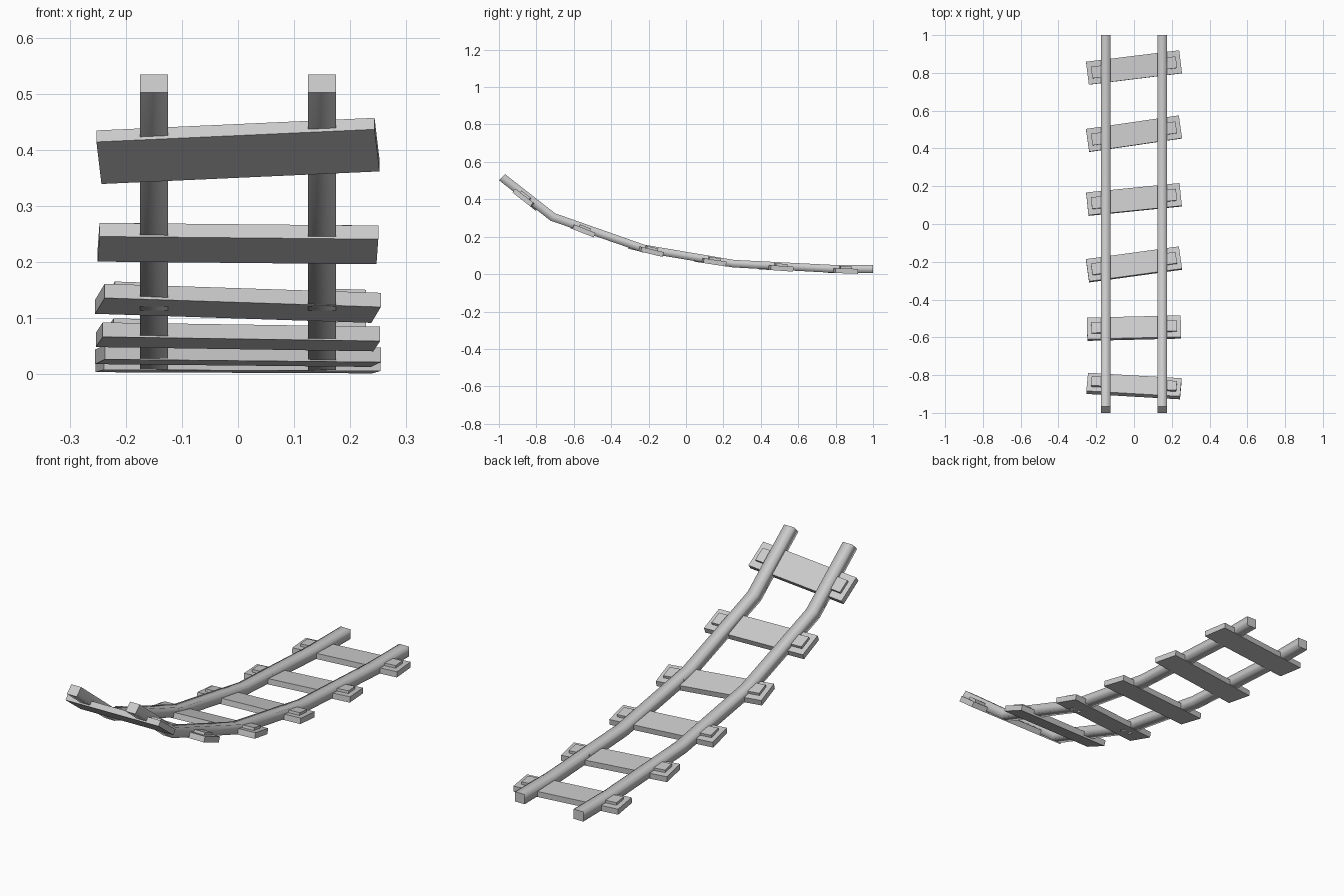
import bpy, bmesh
from math import radians
from mathutils import Matrix, Vector

if "Cube" in bpy.data.objects:
    bpy.data.objects.remove(bpy.data.objects["Cube"])

# rail side profile: bottom y, bottom z, top y, top z
PROFILE = [
    (-1.0, .502, -.967, .534),
    (-.725, .286, -.70, .325),
    (-.235, .117, -.222, .157),
    (.25, .036, .256, .076),
    (.77, .008, .772, .050),
    (1.0, .005, 1.0, .050),
]

# ties: centre y, underside z, pitch, yaw
TIES = [
    (.828, .005, 2, 7),
    (.477, .020, 4, 8.3),
    (.128, .054, 8.6, 5.8),
    (-.217, .114, 13.5, 8),
    (-.556, .221, 21.5, 1.5),
    (-.866, .388, 38, -4.2),
]


def finish(bm, name):
    bmesh.ops.recalc_face_normals(bm, faces=bm.faces)
    me = bpy.data.meshes.new(name)
    bm.to_mesh(me)
    bm.free()
    ob = bpy.data.objects.new(name, me)
    bpy.context.collection.objects.link(ob)
    return ob


# bent rail, softly shaded along its length with crisp flat ends
def rail(name, x):
    bm = bmesh.new()
    w = .025
    rings = []
    for by, bz, ty, tz in PROFILE:
        pts = [(x - w, by, bz), (x + w, by, bz), (x + w, ty, tz), (x - w, ty, tz)]
        rings.append([bm.verts.new(p) for p in pts])
    for a, b in zip(rings, rings[1:]):
        for i in range(4):
            j = (i + 1) % 4
            bm.faces.new((a[i], a[j], b[j], b[i])).smooth = True
    for ring in (rings[0], rings[-1]):
        cap = bm.faces.new(ring)
        for e in cap.edges:
            e.smooth = False
    finish(bm, name)


def box(bm, centre, size):
    m = Matrix.Translation(centre) @ Matrix.Diagonal((*size, 1))
    bmesh.ops.create_cube(bm, size=1, matrix=m)


# place a part in a tie's tilted frame
def placed(bm, name, y, z, pitch, yaw):
    ob = finish(bm, name)
    ob.matrix_world = (Matrix.Translation((0, y, z))
                       @ Matrix.Rotation(radians(-pitch), 4, 'X')
                       @ Matrix.Rotation(radians(yaw), 4, 'Z'))


rail("left_rail", -.15)
rail("right_rail", .15)

for n, spec in enumerate(TIES, 1):
    # wooden tie
    bm = bmesh.new()
    box(bm, Vector((0, 0, .013)), (.497, .122, .026))
    placed(bm, f"tie_{n}", *spec)
    # raised plates under the rails
    bm = bmesh.new()
    for s in (-1, 1):
        box(bm, Vector((s * .178, 0, .029)), (.096, .062, .018))
    placed(bm, f"rail_plates_{n}", *spec)
